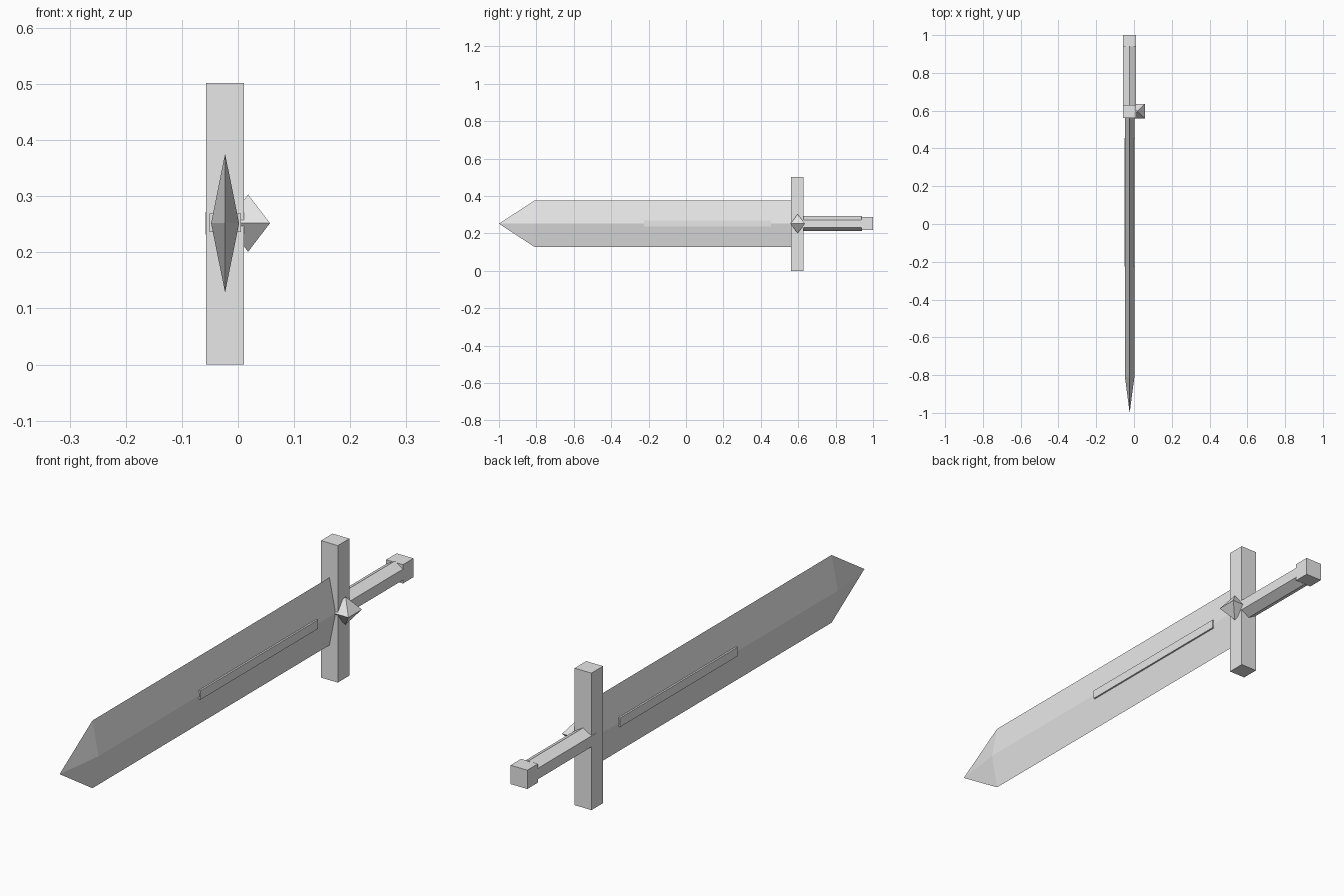
import bpy
import bmesh
import math
from mathutils import Matrix, Vector

if "Cube" in bpy.data.objects:
    bpy.data.objects.remove(bpy.data.objects["Cube"])

CX, CZ = -0.023, 0.252  # sword axis runs along y through here

steel = bpy.data.materials.new("plain grey")
steel.diffuse_color = (0.8, 0.8, 0.8, 1)
steel.use_nodes = True
steel.node_tree.nodes["Principled BSDF"].inputs["Base Color"].default_value = steel.diffuse_color


def finish(name, bm):
    bmesh.ops.recalc_face_normals(bm, faces=bm.faces)
    mesh = bpy.data.meshes.new(name)
    bm.to_mesh(mesh)
    bm.free()
    mesh.materials.append(steel)
    obj = bpy.data.objects.new(name, mesh)
    bpy.context.collection.objects.link(obj)
    return obj


def box(name, x, y, z):
    """Box from (min, max) ranges on each axis."""
    bm = bmesh.new()
    size = [b - a for a, b in (x, y, z)]
    mid = [(a + b) / 2 for a, b in (x, y, z)]
    bmesh.ops.create_cube(bm, size=1, matrix=Matrix.Translation(mid) @ Matrix.Diagonal((*size, 1)))
    return finish(name, bm)


def prism(name, sides, rx, rz, y0, y1, tip=None):
    """Prism along y with a corner at top; optional point at y = tip beyond y0."""
    bm = bmesh.new()
    angles = [2 * math.pi * i / sides for i in range(sides)]
    rings = [[bm.verts.new((CX + rx * math.sin(a), y, CZ + rz * math.cos(a))) for a in angles]
             for y in (y0, y1)]
    for i in range(sides):
        j = (i + 1) % sides
        bm.faces.new((rings[0][i], rings[0][j], rings[1][j], rings[1][i]))
    bm.faces.new(rings[1])
    if tip is None:
        bm.faces.new(rings[0])
    else:
        point = bm.verts.new((CX, tip, CZ))
        for i in range(sides):
            bm.faces.new((rings[0][i], rings[0][(i + 1) % sides], point))
    return finish(name, bm)


# Diamond-section blade with pointed tip, and raised rib through both sides
prism("blade", 4, 0.025, 0.124, -0.81, 0.595, tip=-1.0)
box("blade_rib", (CX - 0.028, CX + 0.028), (-0.225, 0.455), (0.236, 0.269))

# Crossguard, six-sided grip and pommel
box("crossguard", (-0.057, 0.011), (0.562, 0.629), (0.0, 0.502))
prism("grip", 6, 0.04, 0.04, 0.6, 0.942)
box("pommel", (-0.057, 0.011), (0.939, 1.0), (0.219, 0.288))

# Gem: square-waisted octahedron set in the right side of the guard
bm = bmesh.new()
gx, gy, r = 0.018, 0.597, 0.039
waist = [bm.verts.new((gx + sx * r, gy + sy * r, CZ))
         for sx, sy in ((-1, -1), (1, -1), (1, 1), (-1, 1))]
for dz in (-0.051, 0.051):
    apex = bm.verts.new(Vector((gx, gy, CZ + dz)))
    for i in range(4):
        bm.faces.new((waist[i], waist[(i + 1) % 4], apex))
finish("gem", bm)
